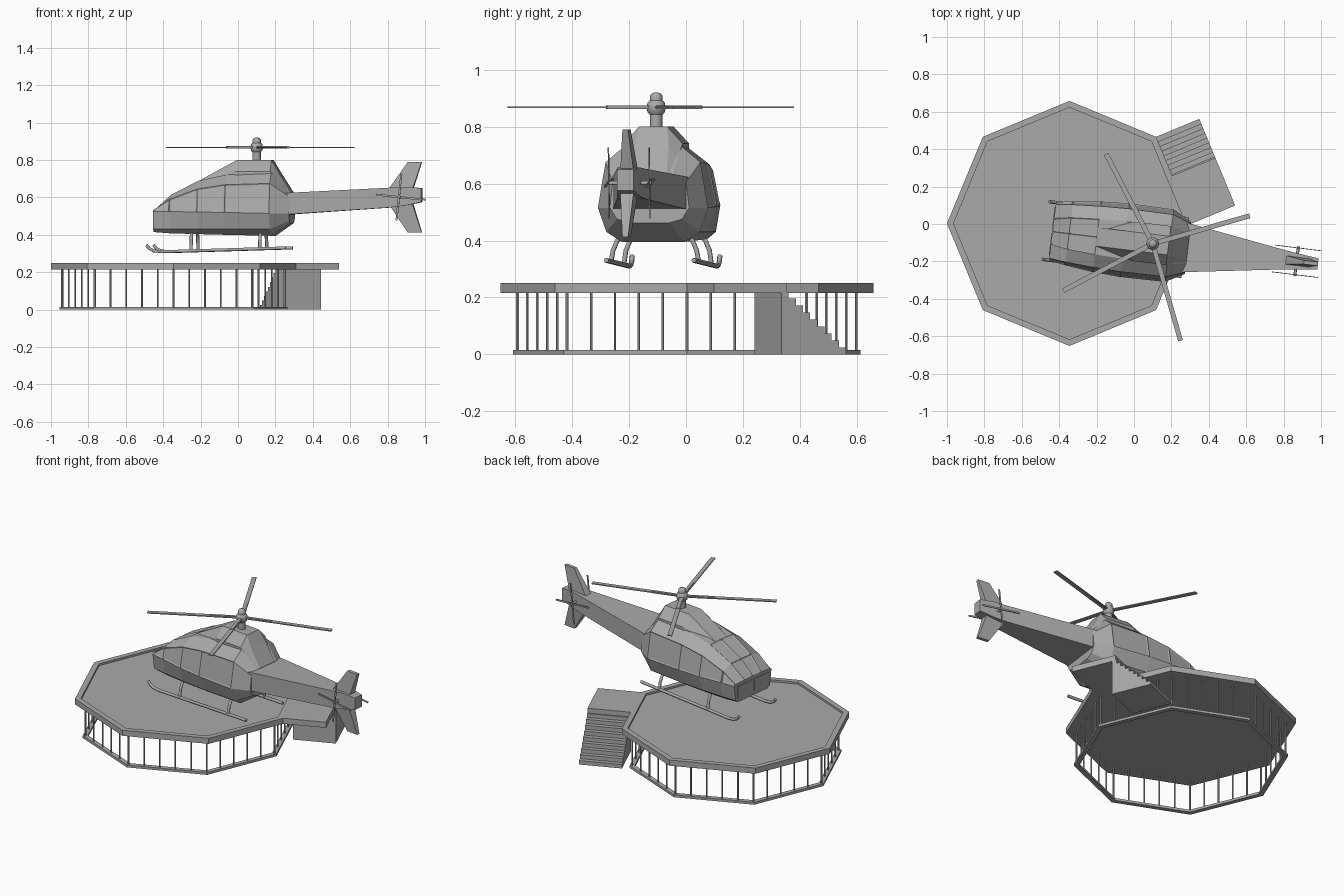
import bpy, bmesh, math
from mathutils import Matrix, Vector

if "Cube" in bpy.data.objects:
    bpy.data.objects.remove(bpy.data.objects["Cube"], do_unlink=True)

grey = bpy.data.materials.new("plain grey")
grey.use_nodes = True
GREY = (0.4, 0.4, 0.4, 1)
grey.diffuse_color = GREY
grey.node_tree.nodes["Principled BSDF"].inputs["Base Color"].default_value = GREY

PAD = Matrix.Translation((-0.345, 0.003, 0))
HELI = Matrix.Translation((0.1, -0.105, 0)) @ Matrix.Rotation(math.radians(-7), 4, 'Z')


def finish(name, bm, matrix):
    bmesh.ops.recalc_face_normals(bm, faces=bm.faces)
    bm.transform(matrix)
    mesh = bpy.data.meshes.new(name)
    bm.to_mesh(mesh)
    bm.free()
    mesh.materials.append(grey)
    obj = bpy.data.objects.new(name, mesh)
    bpy.context.collection.objects.link(obj)
    return obj


def loft(name, rings, matrix, closed=False, window=None):
    """Skin a row of point rings; closed joins the last ring to the first."""
    bm = bmesh.new()
    rows = [[bm.verts.new(p) for p in ring] for ring in rings]
    n = len(rows[0])
    pairs = list(zip(rows, rows[1:] + rows[:1])) if closed else list(zip(rows, rows[1:]))
    panes = []
    for s, (a, b) in enumerate(pairs):
        for i in range(n):
            j = (i + 1) % n
            f = bm.faces.new((a[i], a[j], b[j], b[i]))
            if window and window(s, i):
                panes.append(f)
    if not closed:
        bm.faces.new(rows[0])
        bm.faces.new(rows[-1])
    if panes:
        bmesh.ops.recalc_face_normals(bm, faces=bm.faces)
        bmesh.ops.inset_individual(bm, faces=panes, thickness=0.009, depth=-0.004)
    return finish(name, bm, matrix)


def section(u, half):
    """Mirror a half outline, from bottom centre to top centre, at station u."""
    left = [(-v, z) for v, z in reversed(half[1:-1])]
    return [(u, v, z) for v, z in half + left]


def box(name, lo, hi, matrix):
    return loft(name, [[(x, lo[1], lo[2]), (x, hi[1], lo[2]), (x, hi[1], hi[2]), (x, lo[1], hi[2])]
                       for x in (lo[0], hi[0])], matrix)


def lathe(name, profile, matrix, sides=16):
    rings = [[(r * math.cos(math.tau * k / sides), r * math.sin(math.tau * k / sides), z)
              for k in range(sides)] for r, z in profile]
    obj = loft(name, rings, matrix)
    bpy.ops.object.select_all(action='DESELECT')
    obj.select_set(True)
    bpy.context.view_layer.objects.active = obj
    bpy.ops.object.shade_smooth_by_angle(angle=math.radians(40))
    return obj


def tube(name, points, radius, matrix):
    curve = bpy.data.curves.new(name, 'CURVE')
    curve.dimensions = '3D'
    curve.bevel_depth = radius
    curve.bevel_resolution = 1
    curve.use_fill_caps = True
    spline = curve.splines.new('POLY')
    spline.points.add(len(points) - 1)
    for point, co in zip(spline.points, points):
        point.co = (*(matrix @ Vector(co)), 1)
    curve.materials.append(grey)
    obj = bpy.data.objects.new(name, curve)
    bpy.context.collection.objects.link(obj)


def octagon(r, z):
    return [(r * math.cos(k * math.pi / 4), r * math.sin(k * math.pi / 4), z) for k in range(8)]


# Landing pad: deck with raised rim, base ring, and posts along each side
loft("pad_deck", [octagon(0.655, 0.215), octagon(0.655, 0.25), octagon(0.62, 0.25),
                  octagon(0.62, 0.238)], PAD)
loft("pad_base_ring", [octagon(0.61, 0), octagon(0.61, 0.015), octagon(0.58, 0.015),
                       octagon(0.58, 0)], PAD, closed=True)
corners = [Vector(p) for p in octagon(0.595, 0)]
for k in range(8):
    for step in range(5):
        p = corners[k].lerp(corners[(k + 1) % 8], step / 5)
        size = 0.006 if step == 0 else 0.005
        lathe("pad_post", [(size, 0.01), (size, 0.22)], PAD @ Matrix.Translation(p), 6)

# Stairs and landing, in a frame with x pointing out and y along the pad edge
apothem = 0.655 * math.cos(math.pi / 8)
EDGE = PAD @ Matrix.Rotation(math.pi / 8, 4, 'Z') @ Matrix.Translation((apothem, 0, 0))
half_edge = 0.655 * math.sin(math.pi / 8)
run, steps = 0.245, 9
box("stair_landing", (-0.01, -half_edge, 0.215), (0.25, half_edge - run + 0.02, 0.25), EDGE)
outline = [(half_edge - run, 0), (half_edge, 0)]
for s in range(steps):
    y, z = half_edge - run * s / steps, 0.22 * (s + 1) / steps
    outline += [(y, z), (y - run / steps, z)]
loft("stairs", [[(x, y, z) for y, z in outline] for x in (0, 0.25)], EDGE)

# Cabin: station, half widths and heights of floor, chine, waist, shoulder, roof
stations = [
    (-0.54, [(0.125, 0.415), (0.145, 0.43), (0.158, 0.525), (0.145, 0.532), (0.07, 0.535)]),
    (-0.45, [(0.13, 0.408), (0.155, 0.43), (0.172, 0.525), (0.155, 0.59), (0.085, 0.615)]),
    (-0.30, [(0.13, 0.404), (0.165, 0.43), (0.19, 0.522), (0.165, 0.645), (0.095, 0.69)]),
    (-0.15, [(0.125, 0.4), (0.17, 0.43), (0.198, 0.52), (0.17, 0.668), (0.1, 0.722)]),
    (0.09, [(0.11, 0.395), (0.165, 0.43), (0.195, 0.515), (0.168, 0.675), (0.1, 0.732)]),
    (0.19, [(0.07, 0.462), (0.115, 0.475), (0.14, 0.515), (0.13, 0.605), (0.08, 0.627)])]
cabin = [section(u, [(0, h[0][1])] + h + [(0, h[-1][1])]) for u, h in stations]
loft("cabin", cabin, HELI,
     window=lambda s, i: (s < 4 and i in (3, 8)) or (s < 2 and i in (5, 6)))

# Two recessed-looking nose panes
for side in (-1, 1):
    lo, hi = sorted((side * 0.01, side * 0.13))
    box("nose_pane", (-0.544, lo, 0.44), (-0.538, hi, 0.515), HELI)

# Engine cowling
cowl = [(-0.30, 0.05, 0.05, 0.692), (-0.10, 0.105, 0.05, 0.8), (0.085, 0.105, 0.05, 0.8),
        (0.125, 0.09, 0.06, 0.732), (0.19, 0.08, 0.06, 0.63)]
loft("engine_cowling", [section(u, [(0, 0.6), (wb, 0.6), (wb, 0.6 + (zt - 0.6) * 0.7),
                                    (wt, zt), (0, zt)]) for u, wb, wt, zt in cowl], HELI)

# Tail boom and tail block
boom = [(0.14, 0.14, 0.505, 0.62), (0.19, 0.13, 0.51, 0.625), (0.72, 0.05, 0.546, 0.652),
        (0.80, 0.04, 0.556, 0.657), (0.89, 0.03, 0.575, 0.65)]
loft("tail_boom", [section(u, [(0, zb), (w, zb), (w, zt), (0, zt)]) for u, w, zb, zt in boom], HELI)

# Swept tail fins, above and below
for name, root, tip in (("upper_fin", 0.64, 0.79), ("lower_fin", 0.57, 0.412)):
    loft(name, [[(front, -w, z), (back, -w, z), (back, w, z), (front, w, z)]
                for front, back, w, z in ((0.71, 0.84, 0.024, root), (0.815, 0.89, 0.01, tip))], HELI)

# Tail rotors, one on each side
for side in (-1, 1):
    hub = HELI @ Matrix.Translation((0.775, side * 0.072, 0.602))
    tube("tail_rotor_shaft", [(0, -side * 0.05, 0), (0, side * 0.008, 0)], 0.008, hub)
    for k in range(2):
        spin = hub @ Matrix.Rotation(math.radians(6 + 90 * k), 4, 'Y')
        box("tail_rotor_blade", (-0.125, -0.002, -0.005), (0.125, 0.002, 0.005), spin)

# Main rotor: mast, hub and four blades
MAST = Matrix.Translation((0.1, -0.105, 0))
lathe("rotor_mast", [(0.022, 0.78), (0.022, 0.845)], MAST)
lathe("rotor_hub", [(0.018, 0.838), (0.03, 0.85), (0.034, 0.867), (0.03, 0.885), (0.022, 0.892),
                    (0.022, 0.908), (0.016, 0.917), (0.006, 0.92)], MAST)
for angle in (16, 117.5, 207.7, 286):
    spin = MAST @ Matrix.Translation((0, 0, 0.868)) @ Matrix.Rotation(math.radians(angle), 4, 'Z')
    box("rotor_grip", (0, -0.008, -0.006), (0.18, 0.008, 0.006), spin)
    box("rotor_blade", (0.03, -0.013, -0.003), (0.54, 0.013, 0.003), spin)

# Skids and their curved struts
for side in (-1, 1):
    v = side * 0.155
    tube("skid", [(-0.575, v, 0.346), (-0.56, v, 0.327), (-0.535, v, 0.314), (-0.49, v, 0.31),
                  (0.175, v, 0.33)], 0.009, HELI)
    for u, foot in ((-0.335, 0.315), (0.035, 0.326)):
        tube("skid_strut", [(u, side * 0.08, 0.43), (u, side * 0.11, 0.422), (u, side * 0.133, 0.4),
                            (u, side * 0.148, 0.365), (u, v, foot)], 0.009, HELI)
